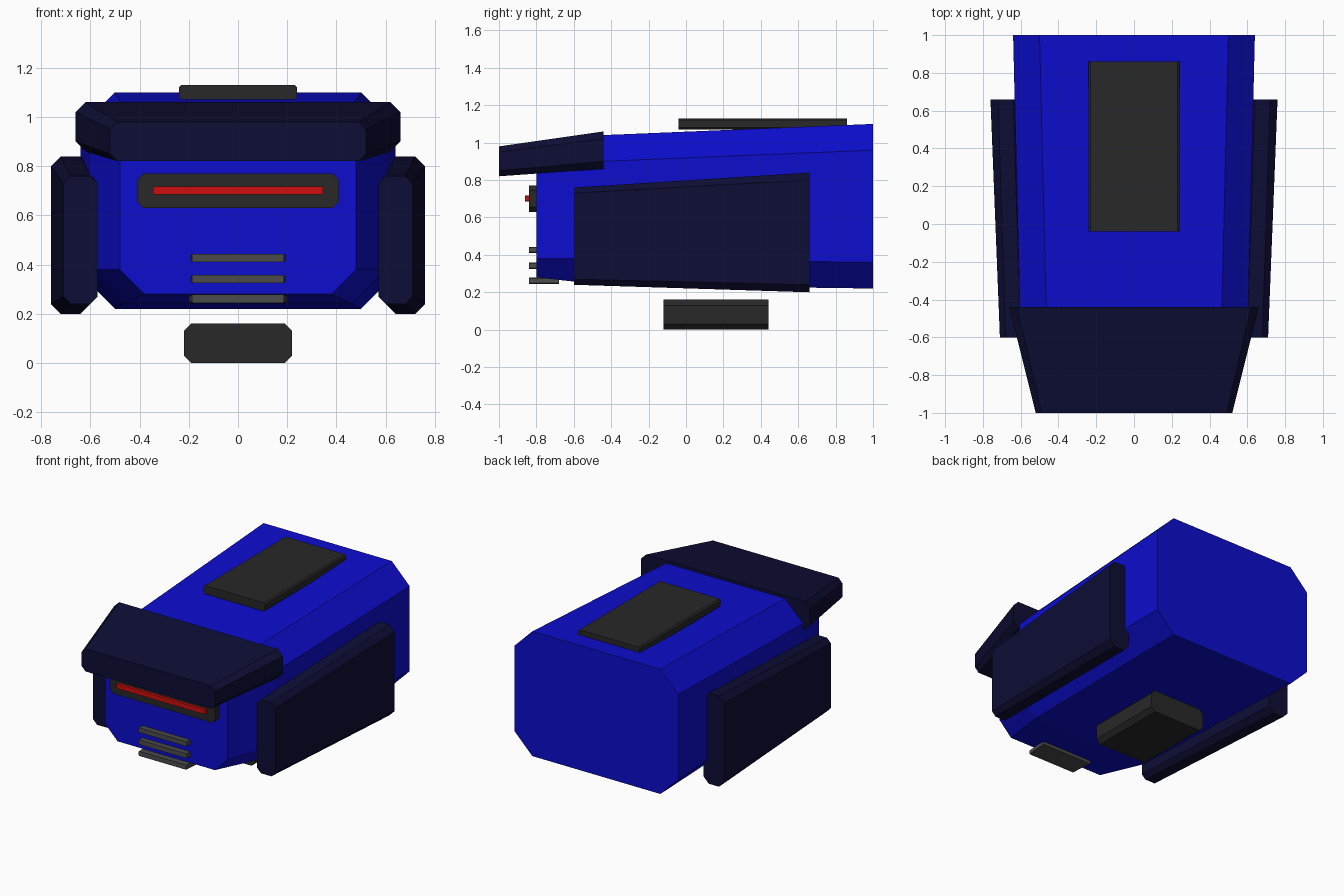
import bpy, bmesh

if "Cube" in bpy.data.objects:
    bpy.data.objects.remove(bpy.data.objects["Cube"])


def material(name, rgb):
    m = bpy.data.materials.new(name)
    m.diffuse_color = (*rgb, 1)
    m.use_nodes = True
    m.node_tree.nodes["Principled BSDF"].inputs["Base Color"].default_value = m.diffuse_color
    return m


BLUE = material("blue", (0.004, 0.004, 0.62))
NAVY = material("navy", (0.004, 0.004, 0.035))
DARK = material("dark_grey", (0.021, 0.021, 0.021))
VENT = material("vent_grey", (0.07, 0.07, 0.07))
RED = material("red", (0.62, 0.004, 0.004))


def octagon(x0, x1, z0, z1, c):
    """Rectangle with four cut corners, counted round from the bottom."""
    return [(x0 + c, z0), (x1 - c, z0), (x1, z0 + c), (x1, z1 - c),
            (x1 - c, z1), (x0 + c, z1), (x0, z1 - c), (x0, z0 + c)]


def loft(name, sections, mat):
    """Skin cut-corner sections (y, x0, x1, z0, z1, corner) along y."""
    bm = bmesh.new()
    rings = [[bm.verts.new((x, s[0], z)) for x, z in octagon(*s[1:])]
             for s in sections]
    for a, b in zip(rings, rings[1:]):
        for i in range(8):
            j = (i + 1) % 8
            bm.faces.new((a[i], a[j], b[j], b[i]))
    bm.faces.new(rings[0])
    bm.faces.new(rings[-1][::-1])
    bmesh.ops.recalc_face_normals(bm, faces=bm.faces)
    mesh = bpy.data.meshes.new(name)
    bm.to_mesh(mesh)
    bm.free()
    mesh.materials.append(mat)
    ob = bpy.data.objects.new(name, mesh)
    bpy.context.collection.objects.link(ob)
    return ob


def block(name, hw, y0, y1, z0, z1, c, mat):
    return loft(name, [(y, -hw, hw, z0, z1, c) for y in (y0, y1)], mat)


# Main body: narrow nose widening quickly, then a gentle taper
body = loft("body", [(-0.8, -0.48, 0.48, 0.28, 0.96, 0.10),
                     (-0.45, -0.605, 0.605, 0.24, 1.04, 0.14),
                     (1.0, -0.64, 0.64, 0.22, 1.10, 0.14)], BLUE)

# Overhanging brow
loft("brow", [(-1.0, -0.52, 0.52, 0.82, 0.98, 0.03),
              (-0.44, -0.66, 0.66, 0.86, 1.06, 0.04)], NAVY)

# Side panels
for name, s in (("right_panel", 1), ("left_panel", -1)):
    loft(name, [(y, *sorted((s * a, s * b)), z0, z1, c)
                for y, a, b, z0, z1, c in ((-0.6, 0.57, 0.71, 0.24, 0.76, 0.03),
                                           (0.66, 0.60, 0.76, 0.20, 0.84, 0.04))], NAVY)

# Roof plate and underside block
block("roof_plate", 0.24, -0.04, 0.86, 1.07, 1.13, 0.01, DARK)
block("underside_block", 0.22, -0.12, 0.44, 0.0, 0.16, 0.03, DARK)

# Face plate with glowing slit
block("eye_plate", 0.41, -0.84, -0.77, 0.63, 0.77, 0.025, DARK)
block("eye_slit", 0.345, -0.86, -0.82, 0.685, 0.718, 0.003, RED)

# Mouth vents
for i, z in enumerate((0.41, 0.325, 0.245)):
    loft(f"vent_{i + 1}", [(-0.84, -0.187, 0.187, z, z + 0.033, 0.004),
                           (-0.68, -0.20, 0.20, z, z + 0.033, 0.004)], VENT)
